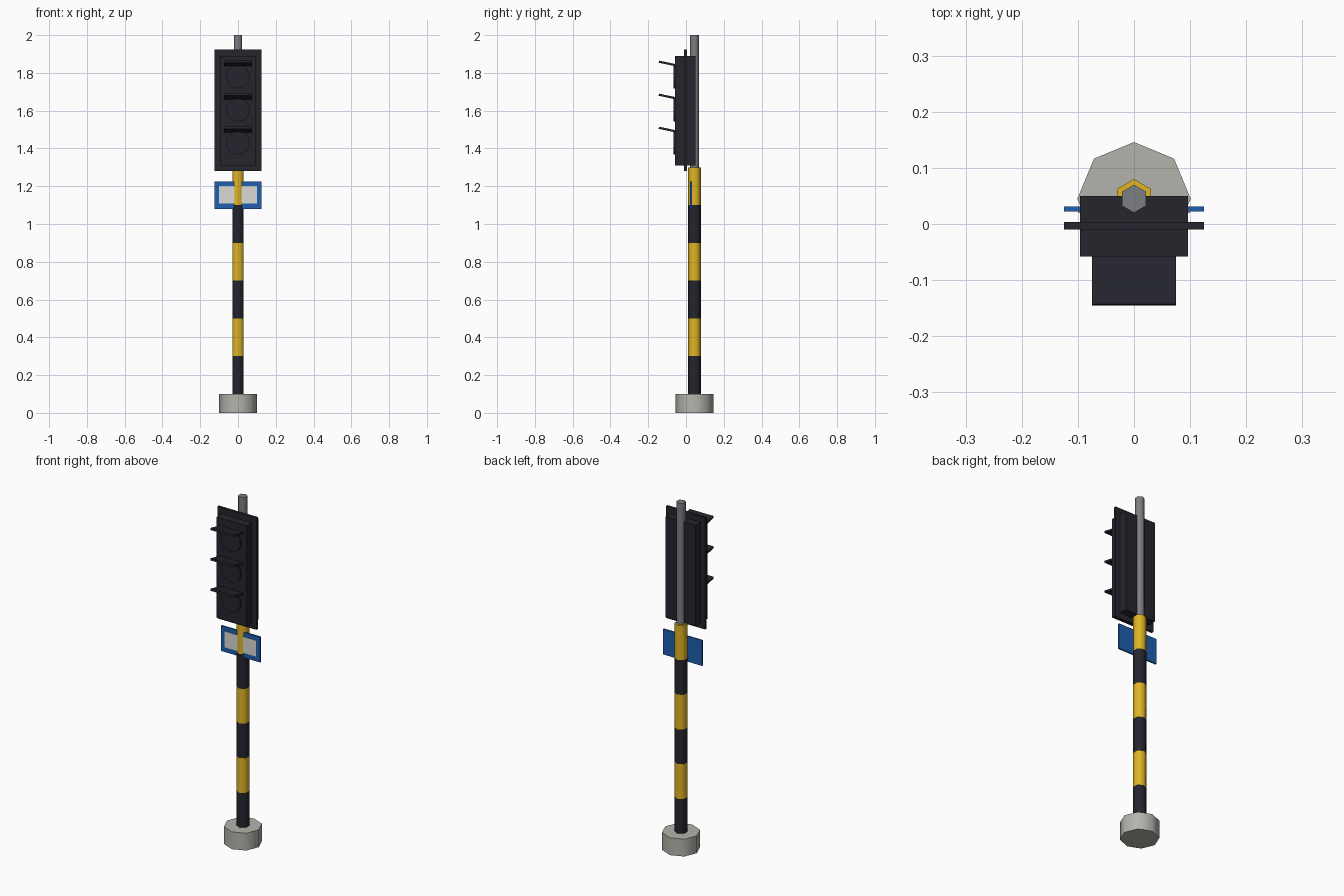
import bpy, bmesh, math

if "Cube" in bpy.data.objects:
    bpy.data.objects.remove(bpy.data.objects["Cube"])

def mat(name, rgb):
    m = bpy.data.materials.new(name)
    m.diffuse_color = (*rgb, 1)
    m.use_nodes = True
    m.node_tree.nodes["Principled BSDF"].inputs["Base Color"].default_value = m.diffuse_color
    return m

BLACK = mat("black paint", (0.018, 0.018, 0.027))
YELLOW = mat("yellow paint", (0.75, 0.46, 0.018))
STEEL = mat("grey steel", (0.2, 0.21, 0.225))
CONCRETE = mat("concrete", (0.46, 0.45, 0.41))
BLUE = mat("sign blue", (0.014, 0.115, 0.43))
WHITE = mat("sign white", (0.70, 0.70, 0.68))
POLE_Y = 0.045

def finish(name, bm, mats, smooth=None):
    bmesh.ops.recalc_face_normals(bm, faces=bm.faces)
    me = bpy.data.meshes.new(name)
    bm.to_mesh(me)
    bm.free()
    for m in mats:
        me.materials.append(m)
    ob = bpy.data.objects.new(name, me)
    bpy.context.collection.objects.link(ob)
    if smooth:
        bpy.ops.object.select_all(action='DESELECT')
        ob.select_set(True)
        bpy.context.view_layer.objects.active = ob
        bpy.ops.object.shade_smooth_by_angle(angle=math.radians(smooth))
    return ob

def prism(name, profile, x, m):
    """Extrude a (y, z) profile from -x to x."""
    bm = bmesh.new()
    f = bm.faces.new([bm.verts.new((-x, y, z)) for y, z in profile])
    ext = bmesh.ops.extrude_face_region(bm, geom=[f])
    vs = [g for g in ext["geom"] if isinstance(g, bmesh.types.BMVert)]
    bmesh.ops.translate(bm, verts=vs, vec=(2 * x, 0, 0))
    return finish(name, bm, [m])

def box(name, x, y0, y1, z0, z1, m):
    return prism(name, [(y0, z0), (y1, z0), (y1, z1), (y0, z1)], x, m)

def column(name, sides, r, heights, mats):
    """Upright column with one vertex facing back; colours alternate by band."""
    bm = bmesh.new()
    rings = []
    for z in heights:
        rings.append([bm.verts.new((r * math.sin(2 * math.pi * i / sides),
                                    POLE_Y + r * math.cos(2 * math.pi * i / sides), z))
                      for i in range(sides)])
    bm.faces.new(rings[0])
    top = bm.faces.new(rings[-1])
    top.material_index = (len(heights) - 2) % len(mats)
    for k in range(len(heights) - 1):
        for i in range(sides):
            j = (i + 1) % sides
            f = bm.faces.new((rings[k][i], rings[k][j], rings[k + 1][j], rings[k + 1][i]))
            f.material_index = k % len(mats)
    return finish(name, bm, mats, 62)

# Base and poles
column("concrete_base", 8, 0.101, [0, 0.1], [CONCRETE])
column("striped_pole", 6, 0.035, [0.1 + 0.2 * i for i in range(7)], [BLACK, YELLOW])
column("upper_pole", 6, 0.025, [1.3, 2.0], [STEEL])

# Signal head
box("signal_housing", 0.096, -0.058, 0.05, 1.31, 1.89, BLACK)
box("backing_board", 0.125, -0.01, 0.004, 1.28, 1.925, BLACK)

# Three lenses with tilted visors
for i, label in enumerate(("top", "middle", "bottom")):
    z = 1.78 - 0.175 * i
    bm = bmesh.new()
    bmesh.ops.create_cone(bm, cap_ends=True, segments=16, radius1=0.062,
                          radius2=0.062, depth=0.012)
    for v in bm.verts:
        x, y, d = v.co
        v.co = (x, -0.06 + d, z + y)
    finish(label + "_lens", bm, [BLACK], 40)
    prism(label + "_visor", [(-0.056, z + 0.055), (-0.056, z + 0.067),
                             (-0.143, z + 0.085), (-0.145, z + 0.074)], 0.075, BLACK)

# Sign with white panel, pierced by the front edge of the pole
box("sign_plate", 0.125, 0.022, 0.031, 1.08, 1.226, BLUE)
box("sign_panel", 0.1, 0.020, 0.023, 1.108, 1.2, WHITE)
